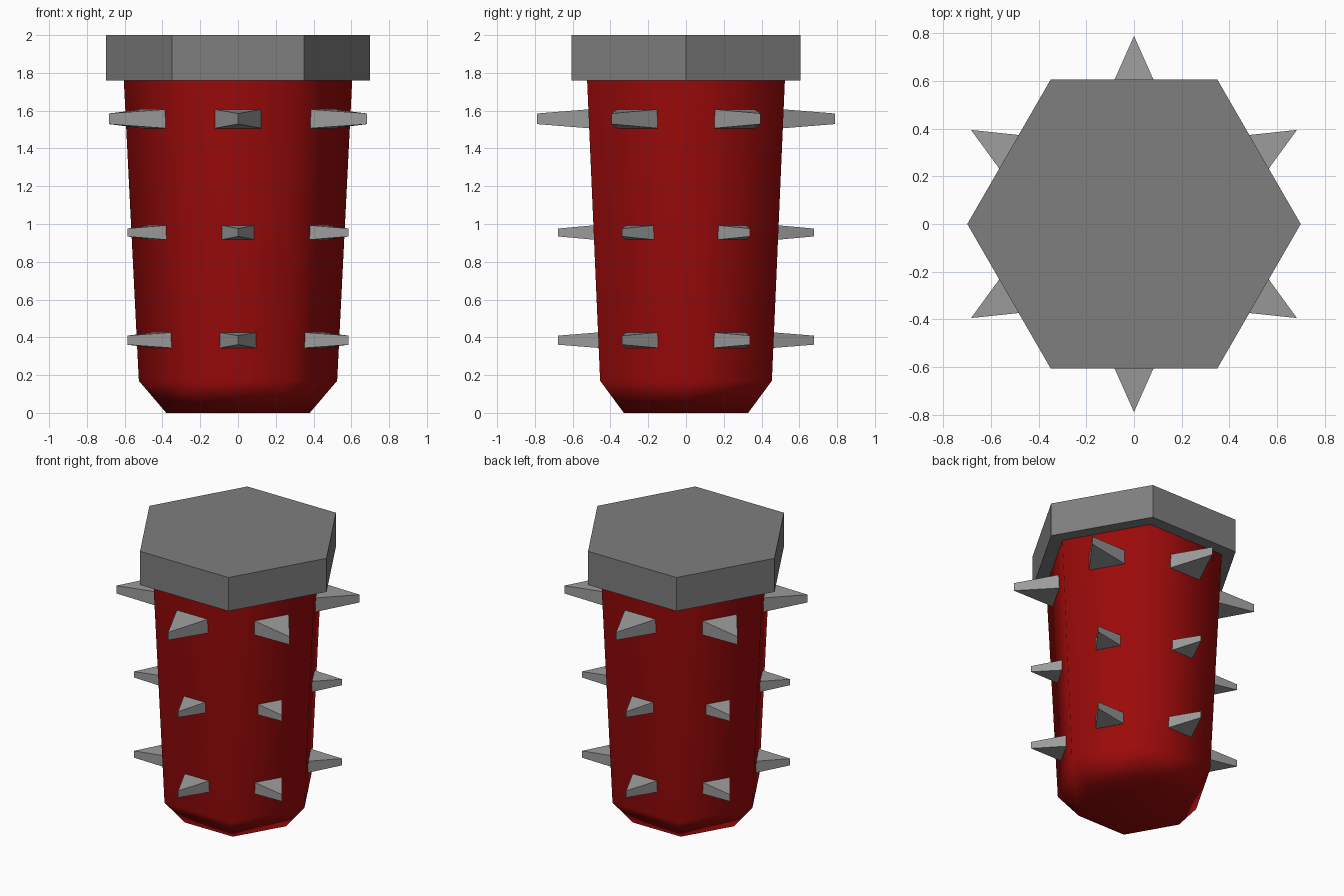
import bpy, bmesh, math
from mathutils import Matrix, Vector

if "Cube" in bpy.data.objects:
    bpy.data.objects.remove(bpy.data.objects["Cube"])


def make_object(name, bm, colour, smooth=False):
    bmesh.ops.recalc_face_normals(bm, faces=bm.faces)
    mesh = bpy.data.meshes.new(name)
    bm.to_mesh(mesh)
    bm.free()
    for p in mesh.polygons:
        p.use_smooth = smooth
    mesh.materials.append(colour)
    obj = bpy.data.objects.new(name, mesh)
    bpy.context.collection.objects.link(obj)
    return obj


def material(name, r, g, b):
    mat = bpy.data.materials.new(name)
    mat.diffuse_color = (r, g, b, 1)
    mat.use_nodes = True
    mat.node_tree.nodes["Principled BSDF"].inputs["Base Color"].default_value = mat.diffuse_color
    return mat


def hex_loft(name, profile, colour, smooth=False, top=True):
    """Stack hexagonal rings given as (radius, z) and close the ends."""
    bm = bmesh.new()
    rings = [[bm.verts.new((r * math.cos(math.radians(60 * k)),
                            r * math.sin(math.radians(60 * k)), z))
              for k in range(6)] for r, z in profile]
    for lo, hi in zip(rings, rings[1:]):
        for k in range(6):
            n = (k + 1) % 6
            bm.faces.new((lo[k], lo[n], hi[n], hi[k]))
    bm.faces.new(rings[0][::-1])
    if top:
        bm.faces.new(rings[-1])
    return make_object(name, bm, colour, smooth)


def spike_ring(name, z, base, tip, half_w, half_h, tip_h, colour):
    """Six wedge spikes, one per side, each ending in a short upright edge."""
    bm = bmesh.new()
    sink = 0.03                                  # bury the base in the body
    k = 1 + sink / (tip - base)
    w, h, x = half_w * k, tip_h + (half_h - tip_h) * k, base - sink
    for i in range(6):
        rot = Matrix.Rotation(math.radians(30 + 60 * i), 3, 'Z')
        pts = [(x, -w, z - h), (x, w, z - h), (x, w, z + h), (x, -w, z + h),
               (tip, 0, z - tip_h), (tip, 0, z + tip_h)]
        a, b, c, d, lo, hi = [bm.verts.new(rot @ Vector(p)) for p in pts]
        for f in ((a, d, c, b), (a, b, lo), (d, hi, c), (b, c, hi, lo), (a, lo, hi, d)):
            bm.faces.new(f)
    return make_object(name, bm, colour)


red = material("red", 0.33, 0.003, 0.003)
dark_grey = material("dark_grey", 0.21, 0.21, 0.21)
light_grey = material("light_grey", 0.33, 0.33, 0.33)

# Tapered red body with chamfered foot; large faces dominate the smooth shading
body = hex_loft("body", [(0.38, 0), (0.525, 0.17), (0.605, 1.77)], red,
                smooth=True, top=False)
body.modifiers.new("weighted_normals", 'WEIGHTED_NORMAL')

# Hexagonal cap
hex_loft("cap", [(0.70, 1.76), (0.70, 2.0)], dark_grey)

# Three rows of spikes
spike_ring("upper_spikes", 1.557, 0.515, 0.79, 0.122, 0.050, 0.028, light_grey)
spike_ring("middle_spikes", 0.955, 0.489, 0.677, 0.085, 0.038, 0.021, light_grey)
spike_ring("lower_spikes", 0.385, 0.464, 0.677, 0.096, 0.041, 0.024, light_grey)
